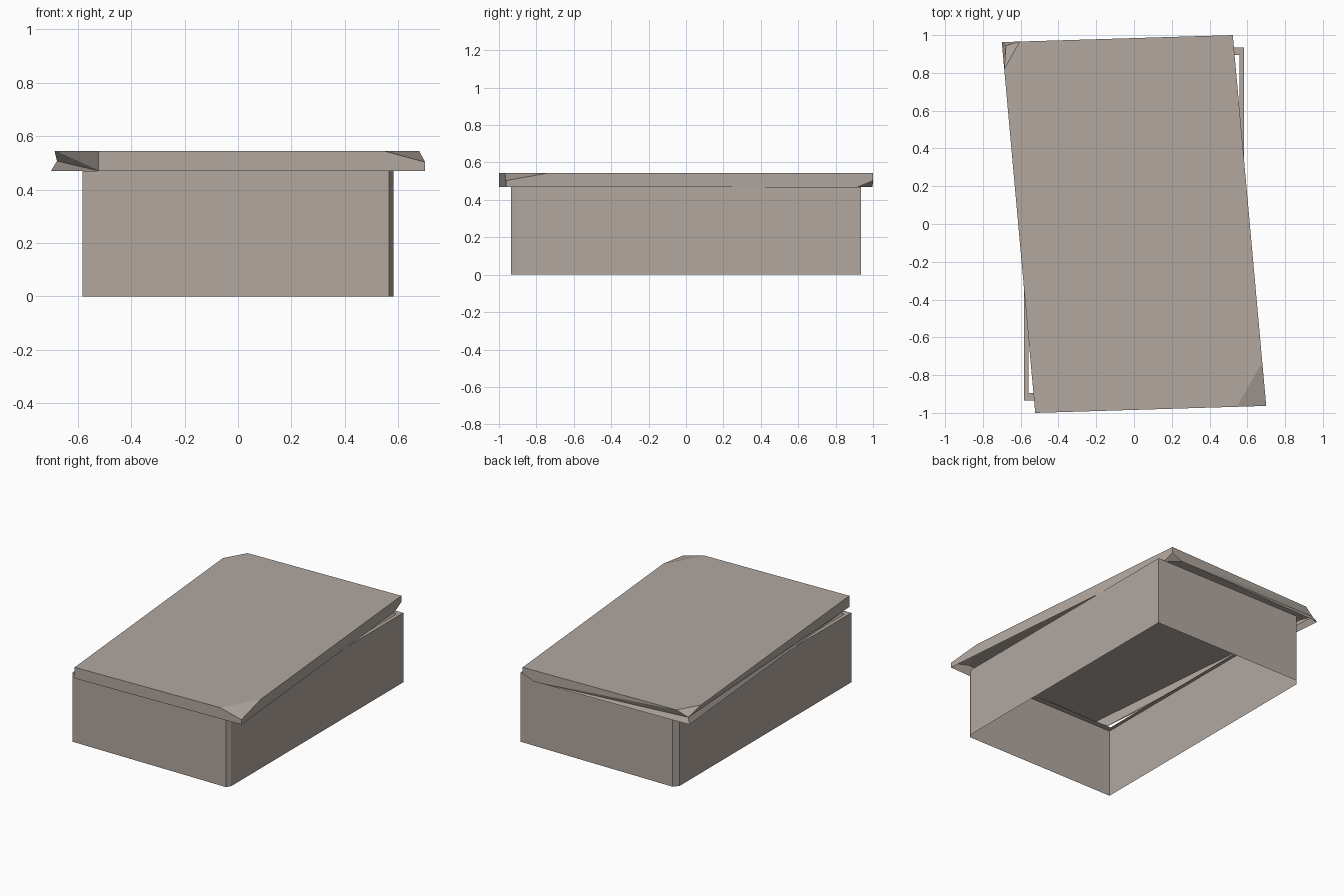
import bpy, bmesh
from mathutils import Vector

if "Cube" in bpy.data.objects:
    bpy.data.objects.remove(bpy.data.objects["Cube"])

stone = bpy.data.materials.new("warm grey stone")
stone.diffuse_color = (0.445, 0.39, 0.35, 1)
stone.use_nodes = True
stone.node_tree.nodes["Principled BSDF"].inputs["Base Color"].default_value = stone.diffuse_color

BODY_TOP, LID_TOP = 0.47, 0.545


def finish(bm, name):
    mesh = bpy.data.meshes.new(name)
    bm.to_mesh(mesh)
    bm.free()
    mesh.materials.append(stone)
    obj = bpy.data.objects.new(name, mesh)
    bpy.context.collection.objects.link(obj)


def loop(bm, outline, z, scale=1.0):
    return [bm.verts.new((x * scale, y * scale, z)) for x, y in outline]


def bridge(bm, a, b):
    n = len(a)
    for i in range(n):
        j = (i + 1) % n
        bm.faces.new((a[i], a[j], b[j], b[i]))


def chip(bm, a, b, c, corner):
    """Slice off a corner with the plane through a, b, c and cap the cut."""
    a, b, c, corner = map(Vector, (a, b, c, corner))
    n = (b - a).cross(c - a).normalized()
    if n.dot(corner - a) < 0:
        n = -n
    res = bmesh.ops.bisect_plane(
        bm, geom=bm.verts[:] + bm.edges[:] + bm.faces[:], dist=1e-5,
        plane_co=a, plane_no=n, clear_outer=True)
    edges = [g for g in res["geom_cut"] if isinstance(g, bmesh.types.BMEdge)]
    bmesh.ops.contextual_create(bm, geom=edges)


def nearest(bm, p):
    return min(bm.verts, key=lambda v: (v.co - Vector(p)).length)


# Chest: thin open walls, two worn corners, and an inward top rim
outline = [(-0.583, -0.935), (0.566, -0.935), (0.583, -0.905),
           (0.583, 0.935), (-0.555, 0.935), (-0.583, 0.90)]
bm = bmesh.new()
base = loop(bm, outline, 0)
top = loop(bm, outline, BODY_TOP)
rim = loop(bm, outline, BODY_TOP, 0.957)
bridge(bm, base, top)
bridge(bm, top, rim)
finish(bm, "chest_walls")

# Lid: skewed hollow cover, pushed round on the chest
corners = [(-0.523, -1.0), (0.70, -0.963), (0.523, 1.0), (-0.70, 0.963)]
bm = bmesh.new()
low = loop(bm, corners, BODY_TOP)
high = loop(bm, corners, LID_TOP)
bridge(bm, low, high)
bm.faces.new(high)
bm.faces.new(low[::-1])
bmesh.ops.recalc_face_normals(bm, faces=bm.faces[:])

# Broken corners: front right top, back right underside, back left top
chip(bm, (0.545, -0.968, LID_TOP), (0.679, -0.73, LID_TOP),
     (0.70, -0.963, 0.503), (0.70, -0.963, LID_TOP))
low_back = (0.44, 0.997, BODY_TOP)
chip(bm, (0.53, 0.92, BODY_TOP), low_back,
     (0.523, 1.0, 0.503), (0.523, 1.0, BODY_TOP))
side_pt, back_pt = (-0.687, 0.82, LID_TOP), (-0.605, 0.966, LID_TOP)
chip(bm, side_pt, back_pt, (-0.70, 0.963, 0.505), (-0.70, 0.963, LID_TOP))

# The back left break is dented inward above its lower point
dent = nearest(bm, (-0.70, 0.963, 0.505))
low_front = (-0.523, -1.0, BODY_TOP)
for far, upper in ((low_front, side_pt), (low_back, back_pt)):
    bmesh.ops.connect_verts(bm, verts=[dent, nearest(bm, far)])
    bmesh.ops.connect_verts(bm, verts=[nearest(bm, upper), nearest(bm, far)])
dent.co = (-0.678, 0.945, 0.507)
bmesh.ops.recalc_face_normals(bm, faces=bm.faces[:])

# Open underside
under = [f for f in bm.faces
         if all(abs(v.co.z - BODY_TOP) < 1e-4 for v in f.verts)]
bmesh.ops.delete(bm, geom=under, context='FACES')
finish(bm, "lid")
